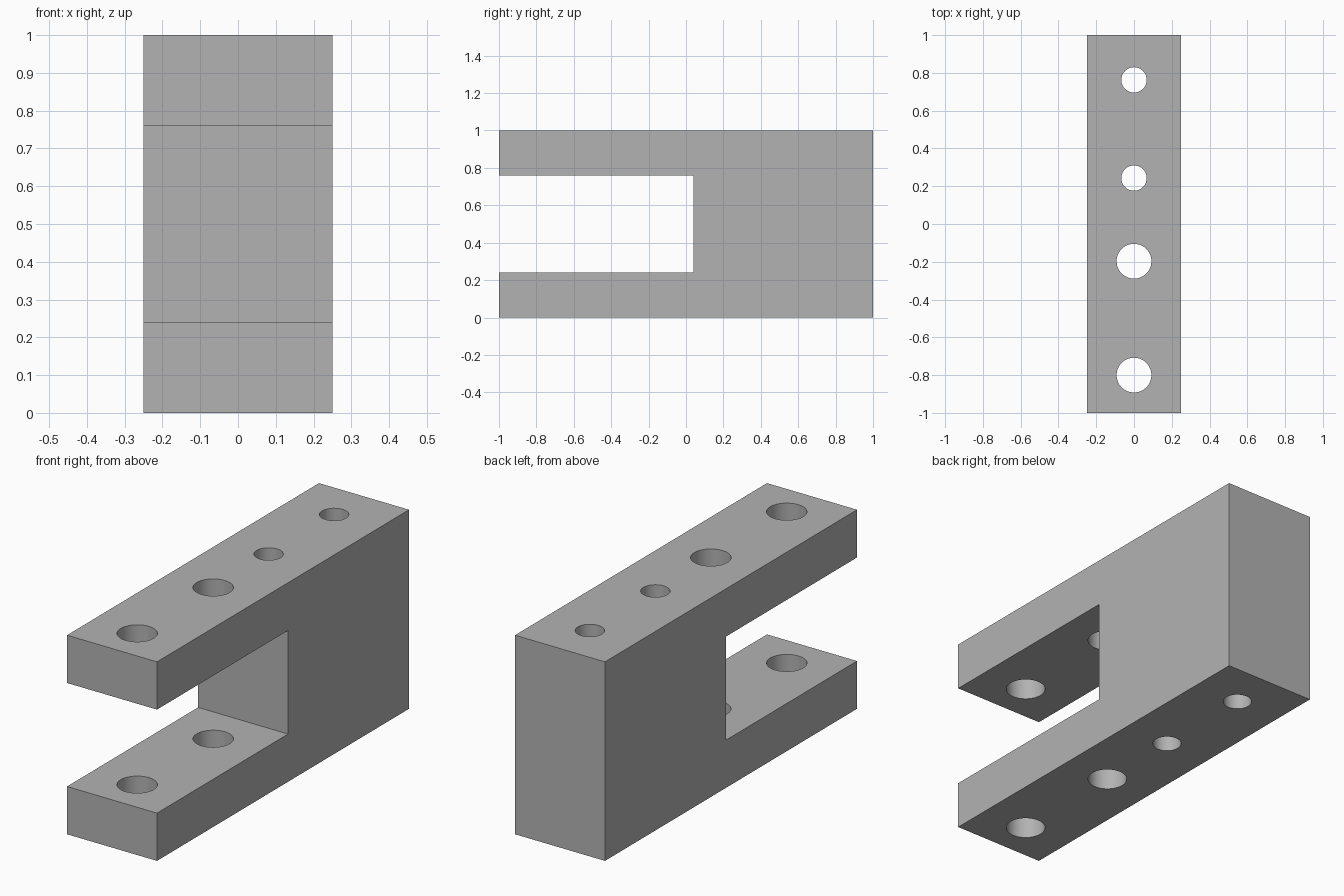
import bpy
import bmesh
import math

default = bpy.data.objects.get("Cube")
if default:
    bpy.data.objects.remove(default, do_unlink=True)

WIDTH = 0.5
HEIGHT = 1.0
SLOT_END = 0.04
SLOT_LOW, SLOT_HIGH = 0.24, 0.76

# Plain grey metal
grey = bpy.data.materials.new("plain grey")
grey.use_nodes = True
colour = (0.45, 0.45, 0.45, 1)
grey.diffuse_color = colour
grey.node_tree.nodes["Principled BSDF"].inputs["Base Color"].default_value = colour


def make_body():
    """Extrude the C-shaped side profile across the width."""
    profile = [(-1, 0), (1, 0), (1, HEIGHT), (-1, HEIGHT),
               (-1, SLOT_HIGH), (SLOT_END, SLOT_HIGH),
               (SLOT_END, SLOT_LOW), (-1, SLOT_LOW)]
    bm = bmesh.new()
    face = bm.faces.new([bm.verts.new((-WIDTH / 2, y, z)) for y, z in profile])
    result = bmesh.ops.extrude_face_region(bm, geom=[face])
    verts = [v for v in result["geom"] if isinstance(v, bmesh.types.BMVert)]
    bmesh.ops.translate(bm, verts=verts, vec=(WIDTH, 0, 0))
    bmesh.ops.recalc_face_normals(bm, faces=bm.faces)
    mesh = bpy.data.meshes.new("clevis_block")
    bm.to_mesh(mesh)
    bm.free()
    mesh.materials.append(grey)
    obj = bpy.data.objects.new("clevis_block", mesh)
    bpy.context.collection.objects.link(obj)
    return obj


def drill(body, y, radius):
    """Cut a vertical through hole on the centre line."""
    bpy.ops.mesh.primitive_cylinder_add(vertices=64, radius=radius, depth=HEIGHT * 1.4,
                                        location=(0, y, HEIGHT / 2))
    cutter = bpy.context.object
    cutter.name = "hole_cutter"
    cutter.hide_render = True
    cutter.data.materials.append(grey)
    cut = body.modifiers.new("hole", "BOOLEAN")
    cut.operation = "DIFFERENCE"
    cut.solver = "EXACT"
    cut.object = cutter
    bpy.context.view_layer.objects.active = body
    bpy.ops.object.modifier_apply(modifier=cut.name)
    bpy.data.objects.remove(cutter, do_unlink=True)


body = make_body()

# Two large holes through the arms, two small ones through the solid end
for y, radius in [(-0.8, 0.092), (-0.197, 0.092), (0.243, 0.067), (0.763, 0.067)]:
    drill(body, y, radius)

bpy.ops.object.select_all(action="DESELECT")
body.select_set(True)
bpy.context.view_layer.objects.active = body
bpy.ops.object.shade_smooth_by_angle(angle=math.radians(30))
